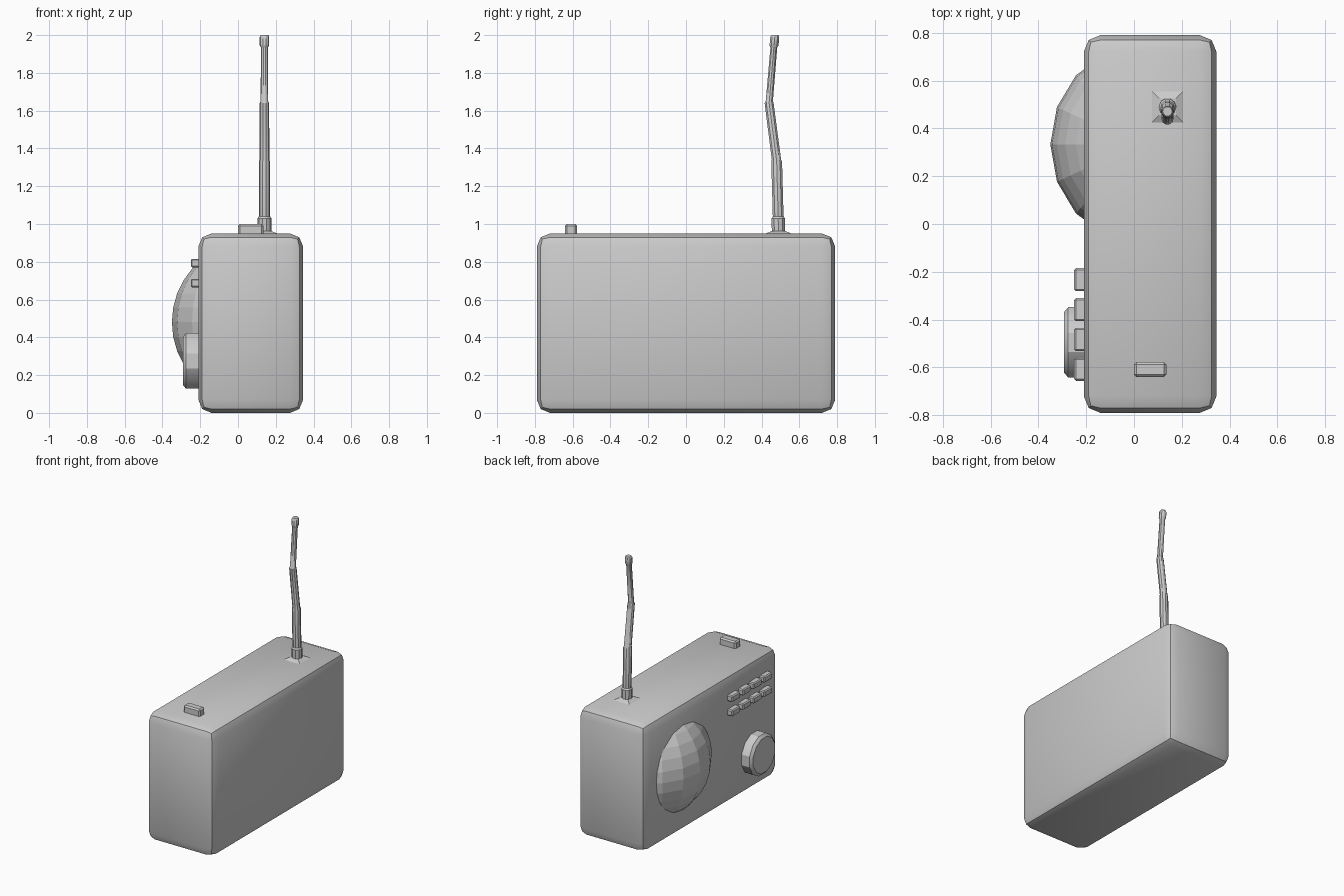
import bpy, bmesh, math
from mathutils import Matrix, Vector

if "Cube" in bpy.data.objects:
    bpy.data.objects.remove(bpy.data.objects["Cube"])


def finish(bm, name, angle=30):
    bmesh.ops.recalc_face_normals(bm, faces=bm.faces)
    me = bpy.data.meshes.new(name)
    bm.to_mesh(me)
    bm.free()
    ob = bpy.data.objects.new(name, me)
    bpy.context.collection.objects.link(ob)
    if angle:
        bpy.ops.object.select_all(action='DESELECT')
        ob.select_set(True)
        bpy.context.view_layer.objects.active = ob
        bpy.ops.object.shade_smooth_by_angle(angle=math.radians(angle))
    return ob


def box(name, lo, hi, bevel, segments=1, angle=0):
    bm = bmesh.new()
    lo, hi = Vector(lo), Vector(hi)
    bmesh.ops.create_cube(bm, size=1, matrix=Matrix.Translation((lo + hi) / 2)
                          @ Matrix.Diagonal((*(hi - lo), 1)))
    bmesh.ops.bevel(bm, geom=bm.edges[:], offset=bevel, segments=segments,
                    profile=0.5, affect='EDGES')
    return finish(bm, name, angle)


def loft(name, rings, sides, axis='Z', phase=0.0, angle=30):
    """Capped skin through rings of (centre, radius)."""
    bm = bmesh.new()
    loops = []
    for c, r in rings:
        loop = []
        for i in range(sides):
            a = 2 * math.pi * i / sides + phase
            u, v = r * math.cos(a), r * math.sin(a)
            off = Vector((u, v, 0)) if axis == 'Z' else Vector((0, u, v))
            loop.append(bm.verts.new(Vector(c) + off))
        loops.append(loop)
    for a, b in zip(loops, loops[1:]):
        for i in range(sides):
            j = (i + 1) % sides
            bm.faces.new((a[i], a[j], b[j], b[i]))
    bm.faces.new(loops[0])
    bm.faces.new(loops[-1])
    return finish(bm, name, angle)


# Rounded radio case
box("case", (-0.21, -0.79, 0), (0.345, 0.79, 0.95), 0.07, 2, 30)

# Domed speaker: slice of a faceted sphere
bm = bmesh.new()
bmesh.ops.create_uvsphere(bm, u_segments=16, v_segments=16, radius=1,
                          matrix=Matrix.Translation((0.015, 0.333, 0.48))
                          @ Matrix.Diagonal((0.365, 0.408, 0.40, 1)))
bmesh.ops.bisect_plane(bm, geom=bm.verts[:] + bm.edges[:] + bm.faces[:],
                       plane_co=(-0.2, 0, 0), plane_no=(1, 0, 0), clear_outer=True)
finish(bm, "speaker_dome", 0)

# Tuning knob
loft("tuning_knob", [((x, -0.495, 0.275), r) for x, r in
                     ((-0.2, 0.152), (-0.275, 0.152), (-0.292, 0.132))],
     12, axis='X', phase=math.pi / 12)

# Preset buttons, two rows of four
for row, z in enumerate((0.793, 0.687)):
    for col in range(4):
        y = -0.233 - col * 0.125
        box(f"preset_button_{row}_{col}", (-0.25, y - 0.048, z - 0.023),
            (-0.2, y + 0.048, z + 0.023), 0.007)

# Power button on top
box("power_button", (0.0, -0.64, 0.93), (0.135, -0.577, 1.0), 0.01)

# Antenna mount
loft("antenna_mount", [((0.14, 0.49, 0.94), 0.10), ((0.14, 0.49, 0.95), 0.092),
                       ((0.14, 0.49, 0.964), 0.05)], 4, phase=math.pi / 4, angle=0)

# Bent telescopic antenna
path = [(0.49, 0.94, 0.037), (0.488, 1.03, 0.037), (0.488, 1.04, 0.03),
        (0.48, 1.33, 0.03), (0.479, 1.34, 0.026), (0.44, 1.64, 0.025),
        (0.441, 1.65, 0.02), (0.465, 1.935, 0.019), (0.466, 1.945, 0.025),
        (0.47, 1.99, 0.025), (0.471, 2.0, 0.02)]
loft("antenna", [((0.14, y, z), r) for y, z, r in path], 10)
